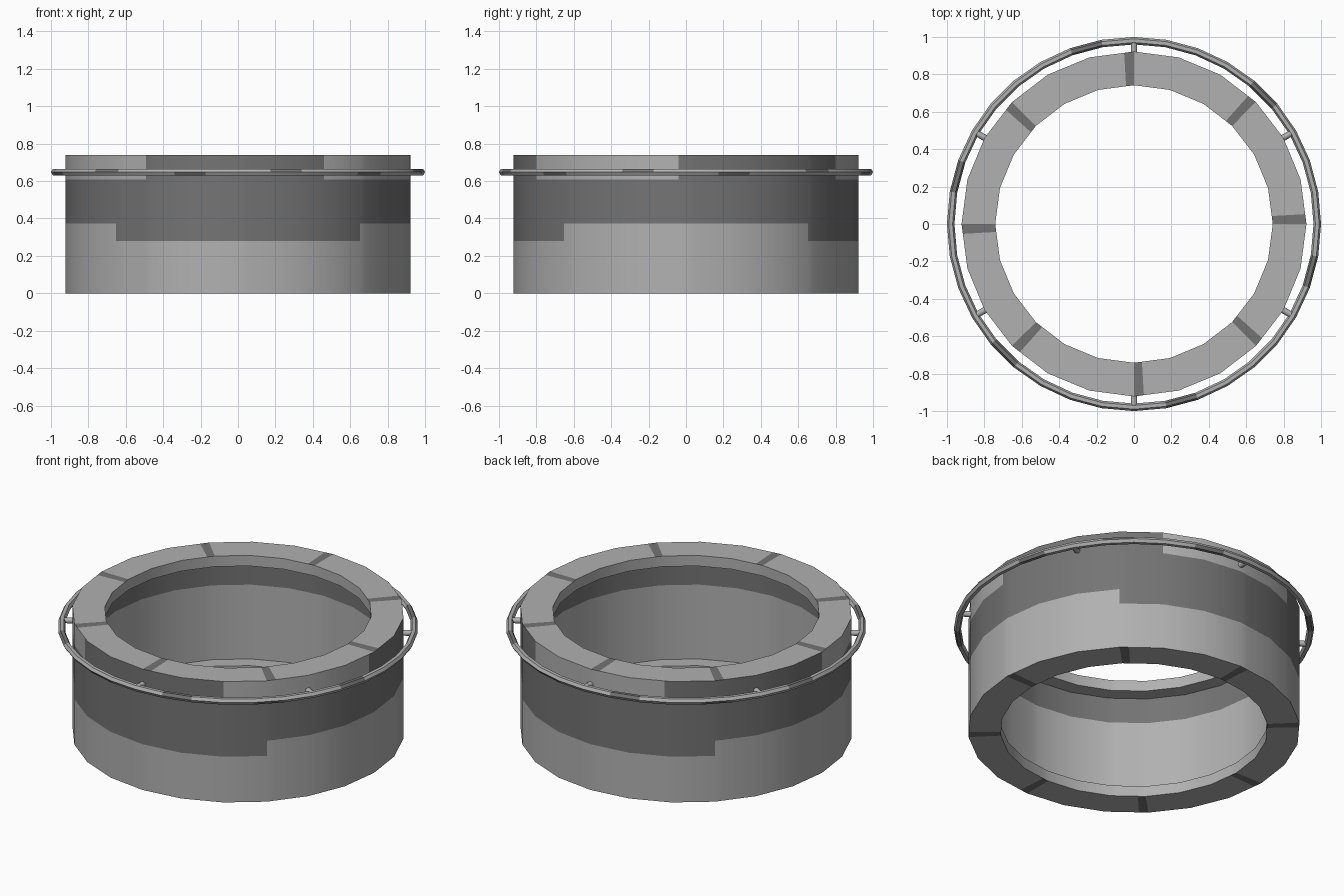
import bpy, bmesh, math
from mathutils import Matrix

if "Cube" in bpy.data.objects:
    bpy.data.objects.remove(bpy.data.objects["Cube"])


def material(name, v):
    m = bpy.data.materials.new(name)
    m.diffuse_color = (v, v, v, 1)
    m.use_nodes = True
    m.node_tree.nodes["Principled BSDF"].inputs["Base Color"].default_value = m.diffuse_color
    return m


LIGHT = material("light grey", 0.44)
DARK = material("dark grey", 0.175)


def finish(bm, name, smooth_angle):
    bmesh.ops.recalc_face_normals(bm, faces=bm.faces)
    me = bpy.data.meshes.new(name)
    bm.to_mesh(me)
    bm.free()
    me.materials.append(LIGHT)
    me.materials.append(DARK)
    ob = bpy.data.objects.new(name, me)
    bpy.context.collection.objects.link(ob)
    bpy.ops.object.select_all(action='DESELECT')
    ob.select_set(True)
    bpy.context.view_layer.objects.active = ob
    bpy.ops.object.shade_smooth_by_angle(angle=math.radians(smooth_angle))
    return ob


def sweep(name, profile, angles, sides, colour, smooth_angle):
    """Sweep a closed (radius, z) profile around z, on a regular polygon."""
    bm = bmesh.new()
    step = 360 / sides
    rings = []
    for a in angles:
        t = math.radians(a)
        k = math.cos(math.radians(step / 2)) / math.cos(math.radians(a % step - step / 2))
        rings.append([bm.verts.new((r * k * math.cos(t), r * k * math.sin(t), z)) for r, z in profile])
    n, m = len(rings), len(profile)
    for i in range(n):
        a, b = rings[i], rings[(i + 1) % n]
        end = angles[(i + 1) % n] if i + 1 < n else angles[0] + 360
        mid = (angles[i] + end) / 2
        for j in range(m):
            q = (j + 1) % m
            f = bm.faces.new((a[j], b[j], b[q], a[q]))
            f.material_index = int(colour(j, mid))
    return finish(bm, name, smooth_angle)


# Main drum: 24 sides, hollow, with an inner lip at top and bottom
WEDGE = 3.3
profile = [(.922, 0), (.922, .28), (.922, .372), (.922, .608), (.922, .74), (.742, .74),
           (.742, .675), (.83, .675), (.83, .52), (.83, .065), (.742, .065), (.742, 0)]
angles = sorted({15.0 * i for i in range(24)} | {45 * i + WEDGE for i in range(8)}
                | {117.5 + 120 * i for i in range(3)})


def drum_colour(j, a):
    t = math.radians(a)
    if j == 1:                                   # lower step of the dark band
        return abs(math.sin(t)) > abs(math.cos(t))
    if j in (2, 7):                              # dark band outside and inside
        return True
    if j == 3:                                   # upper blocks
        return (a + 2.5) % 120 < 62.5
    if j in (4, 11):                             # radial seams on the rims
        return a % 45 < WEDGE
    return False


sweep("drum", profile, angles, 24, drum_colour, 20)

# Handrail ring with dark patches alternating above and below
tube = [(.98 + .02 * math.cos(math.radians(60 * i)), .648 + .02 * math.sin(math.radians(60 * i)))
        for i in range(6)]


def rail_colour(j, a):
    if j in (0, 1, 2):
        return (a + 20) % 60 < 10
    return (a - 10) % 60 < 10


sweep("rail_ring", tube, [10.0 * i for i in range(36)], 36, rail_colour, 20)

# Six short brackets holding the ring
bm = bmesh.new()
for i in range(6):
    mat = (Matrix.Rotation(math.radians(30 + 60 * i), 4, 'Z') @ Matrix.Translation((.938, 0, .648))
           @ Matrix.Rotation(math.pi / 2, 4, 'Y'))
    bmesh.ops.create_cone(bm, cap_ends=True, segments=8, radius1=.017, radius2=.017, depth=.075, matrix=mat)
finish(bm, "rail_brackets", 50)
